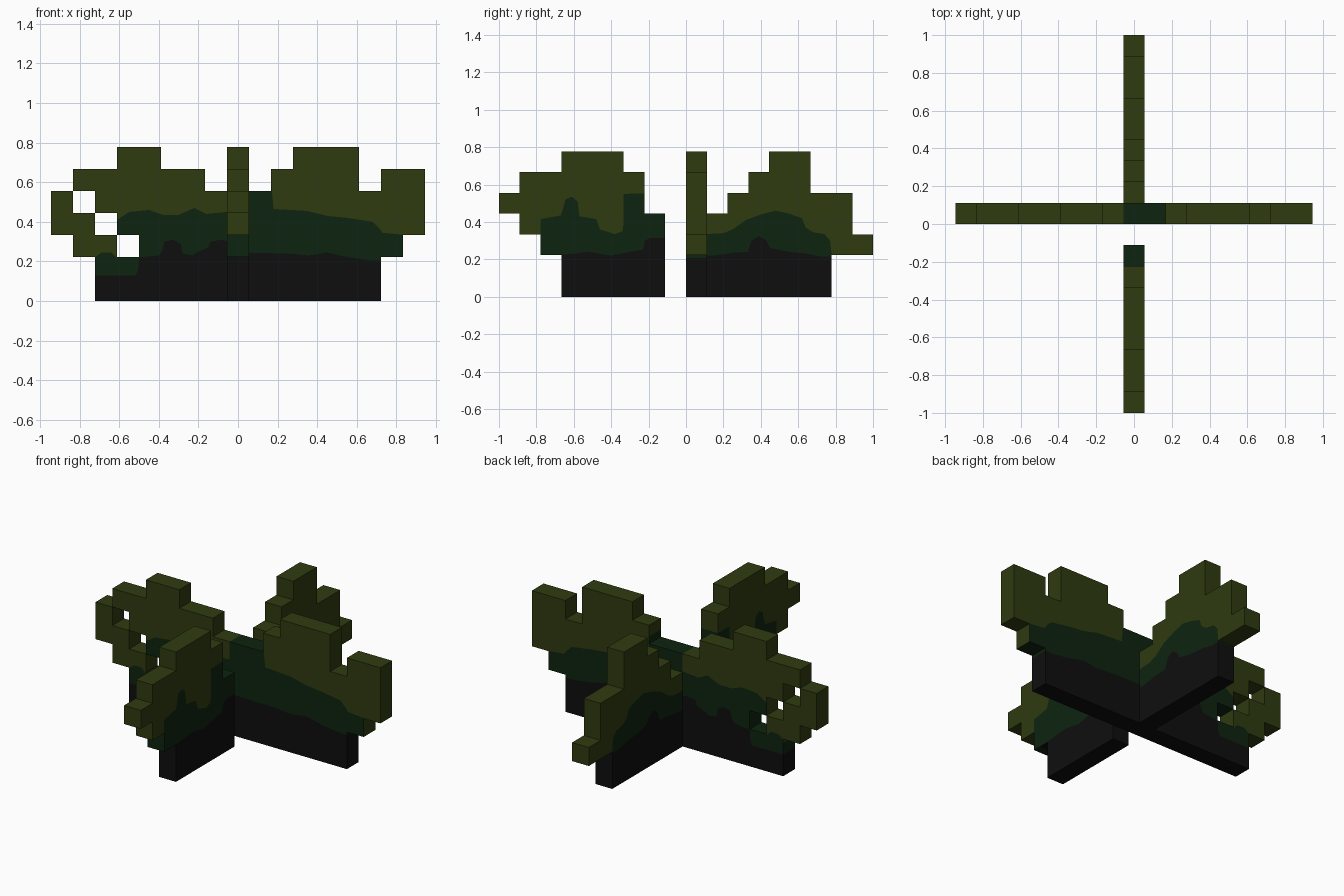
import bpy, bmesh
from mathutils import Vector

if "Cube" in bpy.data.objects:
    bpy.data.objects.remove(bpy.data.objects["Cube"])

C = 1 / 9  # block size


def material(name, rgb):
    m = bpy.data.materials.new(name)
    m.diffuse_color = (*rgb, 1)
    m.use_nodes = True
    m.node_tree.nodes["Principled BSDF"].inputs["Base Color"].default_value = m.diffuse_color
    return m


MATS = [material("black_base", (0.0045, 0.0045, 0.0045)),
        material("dark_green", (0.0042, 0.0175, 0.0048)),
        material("olive_leaf", (0.029, 0.043, 0.005))]


def height(curve, t):
    """Height of a colour border at position t."""
    if t <= curve[0][0]:
        return curve[0][1]
    for (a, za), (b, zb) in zip(curve, curve[1:]):
        if a < b and a <= t <= b:
            return za + (zb - za) * (t - a) / (b - a)
    return curve[-1][1]


def cut(bm, faces, co, no):
    geom = set(faces)
    for f in faces:
        geom.update(f.edges)
        geom.update(f.verts)
    bmesh.ops.bisect_plane(bm, geom=list(geom), dist=1e-5, plane_co=co, plane_no=no)


def panel(name, start, rows, borders, along_y=False):
    """Stepped sheet of blocks: rows hold (first, last) block runs, bottom to top."""
    bm = bmesh.new()
    for r, runs in enumerate(rows):
        for first, last in runs:
            for i in range(first, last + 1):
                corners = ((i, r), (i + 1, r), (i + 1, r + 1), (i, r + 1))
                bm.faces.new([bm.verts.new((start + u * C, 0, v * C)) for u, v in corners])
    bmesh.ops.remove_doubles(bm, verts=bm.verts[:], dist=1e-4)
    # slice along the wavy colour borders
    for curve in borders:
        for t, _ in curve:
            cut(bm, bm.faces[:], (t, 0, 0), (1, 0, 0))
    for curve in borders:
        for (a, za), (b, zb) in zip(curve, curve[1:]):
            if b > a:
                strip = [f for f in bm.faces if a < f.calc_center_median().x < b]
                if strip:
                    cut(bm, strip, (a, 0, za), Vector((za - zb, 0, b - a)).normalized())
    # colour by height against the borders
    for f in bm.faces:
        c = f.calc_center_median()
        f.material_index = sum(c.z > height(k, c.x) for k in borders)
    for v in bm.verts:
        t = v.co.x
        v.co = (0, t, v.co.z) if along_y else (t, C / 2, v.co.z)
    me = bpy.data.meshes.new(name)
    bm.to_mesh(me)
    bm.free()
    for m in MATS:
        me.materials.append(m)
    ob = bpy.data.objects.new(name, me)
    bpy.context.collection.objects.link(ob)
    # thicken to one block
    mod = ob.modifiers.new("thickness", 'SOLIDIFY')
    mod.thickness = C
    mod.offset = 0
    return ob


# wide panel from left to right
panel("side_to_side_leaves", -8.5 * C,
      [[(2, 14)], [(2, 14)], [(1, 2), (4, 15)], [(0, 1), (3, 16)], [(0, 0), (2, 16)],
       [(1, 6), (10, 13), (15, 16)], [(3, 4), (11, 13)]],
      [[(-.95, .13), (-.52, .13), (-.505, .15), (-.5, .22), (-.4, .23), (-.385, .25),
        (-.37, .3), (-.33, .31), (-.29, .29), (-.28, .24), (-.23, .23), (-.2, .25),
        (-.15, .27), (-.14, .3), (-.08, .31), (-.056, .3), (-.056, .245), (.25, .24),
        (.36, .23), (.45, .245), (.56, .22), (.67, .205), (.95, .21)],
       [(-.95, .2), (-.722, .2), (-.722, .22), (-.69, .245), (-.64, .245), (-.611, .215),
        (-.611, .41), (-.55, .45), (-.45, .46), (-.38, .435), (-.3, .435), (-.22, .47),
        (-.16, .44), (-.056, .45), (-.056, .6), (.167, .6), (.18, .465), (.35, .455),
        (.45, .43), (.55, .42), (.68, .4), (.71, .37), (.73, .345), (.833, .335),
        (.833, .2), (.95, .2)]])

# front arm
panel("front_leaves", -1,
      [[(3, 7)], [(3, 7)], [(2, 7)], [(1, 7)], [(0, 6)], [(1, 6)], [(3, 5)]],
      [[(-1, .21), (-.667, .225), (-.6, .23), (-.52, .24), (-.4, .22), (-.25, .25),
        (-.23, .25), (-.22, .3), (-.19, .315), (-.1, .315)],
       [(-1, .2), (-.778, .2), (-.778, .415), (-.67, .435), (-.66, .46), (-.645, .52),
        (-.61, .535), (-.58, .51), (-.57, .43), (-.48, .415), (-.46, .36), (-.38, .335),
        (-.34, .35), (-.333, .4), (-.333, .55), (-.1, .556)]],
      along_y=True)

# back arm
panel("back_leaves", -1,
      [[(10, 15)], [(10, 15)], [(10, 17)], [(10, 16)], [(11, 16)], [(12, 14)], [(13, 14)]],
      [[(.1, .22), (.15, .22), (.25, .235), (.33, .24), (.35, .3), (.39, .325), (.43, .3),
        (.45, .26), (.55, .24), (.65, .23), (.72, .215), (1, .215)],
       [(.1, .335), (.2, .34), (.25, .36), (.32, .41), (.4, .44), (.48, .46), (.55, .445),
        (.62, .42), (.64, .37), (.68, .345), (.74, .335), (.77, .3), (.778, .23),
        (.778, .2), (1, .2)]],
      along_y=True)
